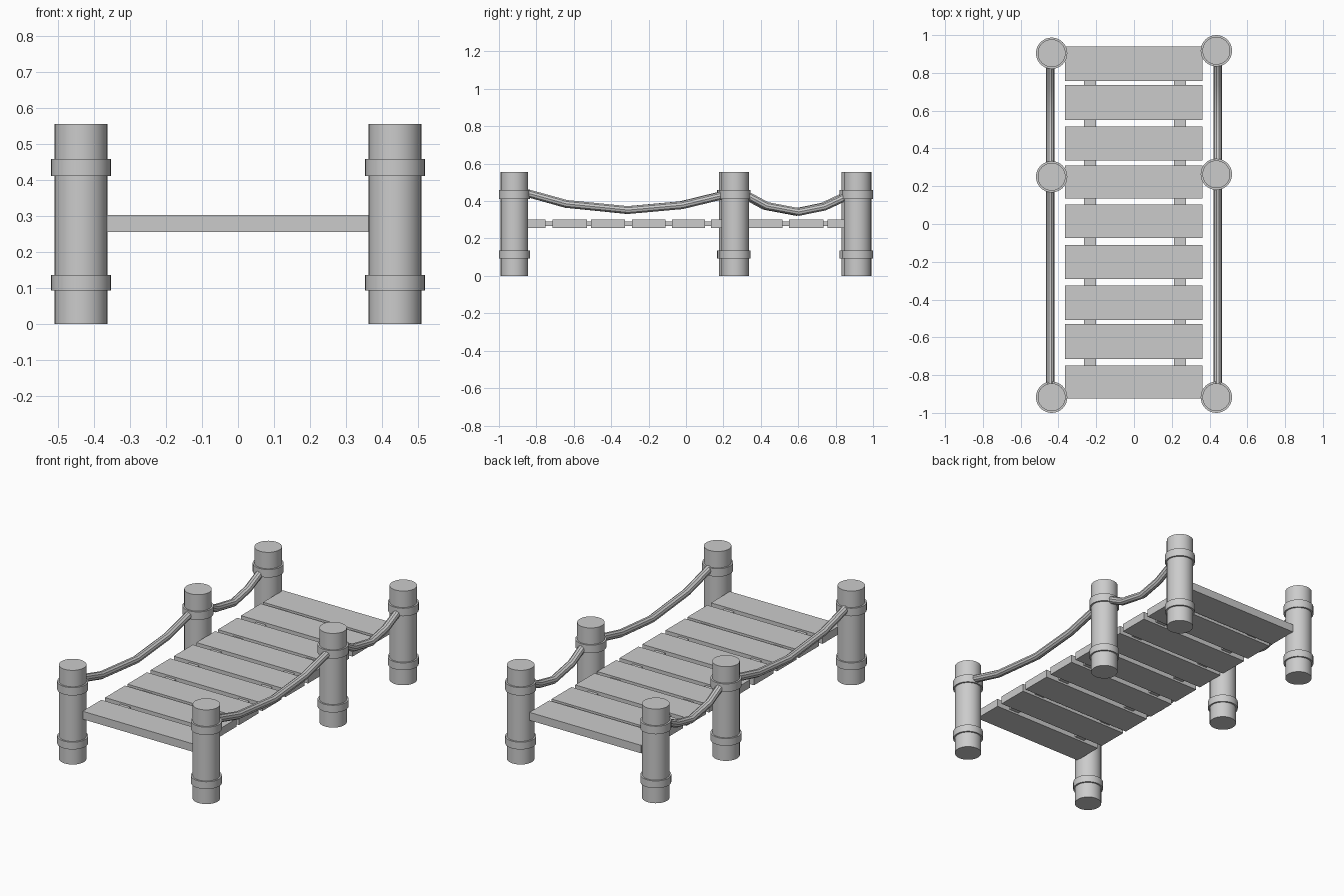
import bpy
from mathutils import Vector

if "Cube" in bpy.data.objects:
    bpy.data.objects.remove(bpy.data.objects["Cube"])


def smooth(obj):
    bpy.ops.object.select_all(action='DESELECT')
    obj.select_set(True)
    bpy.context.view_layer.objects.active = obj
    bpy.ops.object.shade_smooth_by_angle()


def cylinder(name, x, y, z0, z1, radius):
    bpy.ops.mesh.primitive_cylinder_add(vertices=32, radius=radius, depth=z1 - z0,
                                        location=(x, y, (z0 + z1) / 2))
    obj = bpy.context.object
    obj.name = name
    smooth(obj)


def box(name, x0, x1, y0, y1, z0, z1):
    bpy.ops.mesh.primitive_cube_add(size=1, location=((x0 + x1) / 2, (y0 + y1) / 2, (z0 + z1) / 2))
    obj = bpy.context.object
    obj.name = name
    obj.scale = (x1 - x0, y1 - y0, z1 - z0)
    bpy.ops.object.transform_apply(location=False, rotation=False, scale=True)


def rope(name, x, y0, y1, profile):
    curve = bpy.data.curves.new(name, 'CURVE')
    curve.dimensions = '3D'
    curve.bevel_depth = 0.022
    curve.bevel_resolution = 3
    curve.use_fill_caps = True
    spline = curve.splines.new('POLY')
    spline.points.add(len(profile) - 1)
    for point, (t, z) in zip(spline.points, profile):
        point.co = (x, y0 + t * (y1 - y0), z, 1)
    obj = bpy.data.objects.new(name, curve)
    bpy.context.collection.objects.link(obj)
    bpy.ops.object.select_all(action='DESELECT')
    obj.select_set(True)
    bpy.context.view_layer.objects.active = obj
    bpy.ops.object.convert(target='MESH')
    smooth(bpy.context.object)


# Sagging rope paths: fraction between post centres, height
long_sag = [(0.03, 0.452), (0.235, 0.385), (0.515, 0.352), (0.76, 0.378), (0.96, 0.435)]
short_sag = [(0.05, 0.448), (0.26, 0.374), (0.52, 0.342), (0.73, 0.370), (0.95, 0.437)]

for side, s, ys in (("left", -1, (-0.917, 0.25, 0.904)), ("right", 1, (-0.917, 0.263, 0.917))):
    # Posts with their two bands
    for place, y in zip(("front", "middle", "back"), ys):
        label = f"{side}_{place}"
        cylinder(f"{label}_post", s * 0.436, y, 0, 0.555, 0.0735)
        cylinder(f"{label}_lower_band", s * 0.436, y, 0.093, 0.136, 0.083)
        cylinder(f"{label}_upper_band", s * 0.436, y, 0.411, 0.458, 0.083)
    # Hand ropes
    rope(f"{side}_long_rope", s * 0.444, ys[0], ys[1], long_sag)
    rope(f"{side}_short_rope", s * 0.444, ys[1], ys[2], short_sag)

# Deck planks
planks = [(-0.925, -0.75), (-0.715, -0.53), (-0.507, -0.325), (-0.29, -0.11), (-0.075, 0.102),
          (0.135, 0.31), (0.335, 0.516), (0.55, 0.735), (0.757, 0.94)]
for i, (y0, y1) in enumerate(planks):
    box(f"plank_{i + 1}", -0.366, 0.362, y0, y1, 0.255, 0.302)

# Straps running under the planks
for name, x in (("left_strap", -0.233), ("right_strap", 0.243)):
    box(name, x - 0.032, x + 0.032, -0.84, 0.84, 0.267, 0.291)
